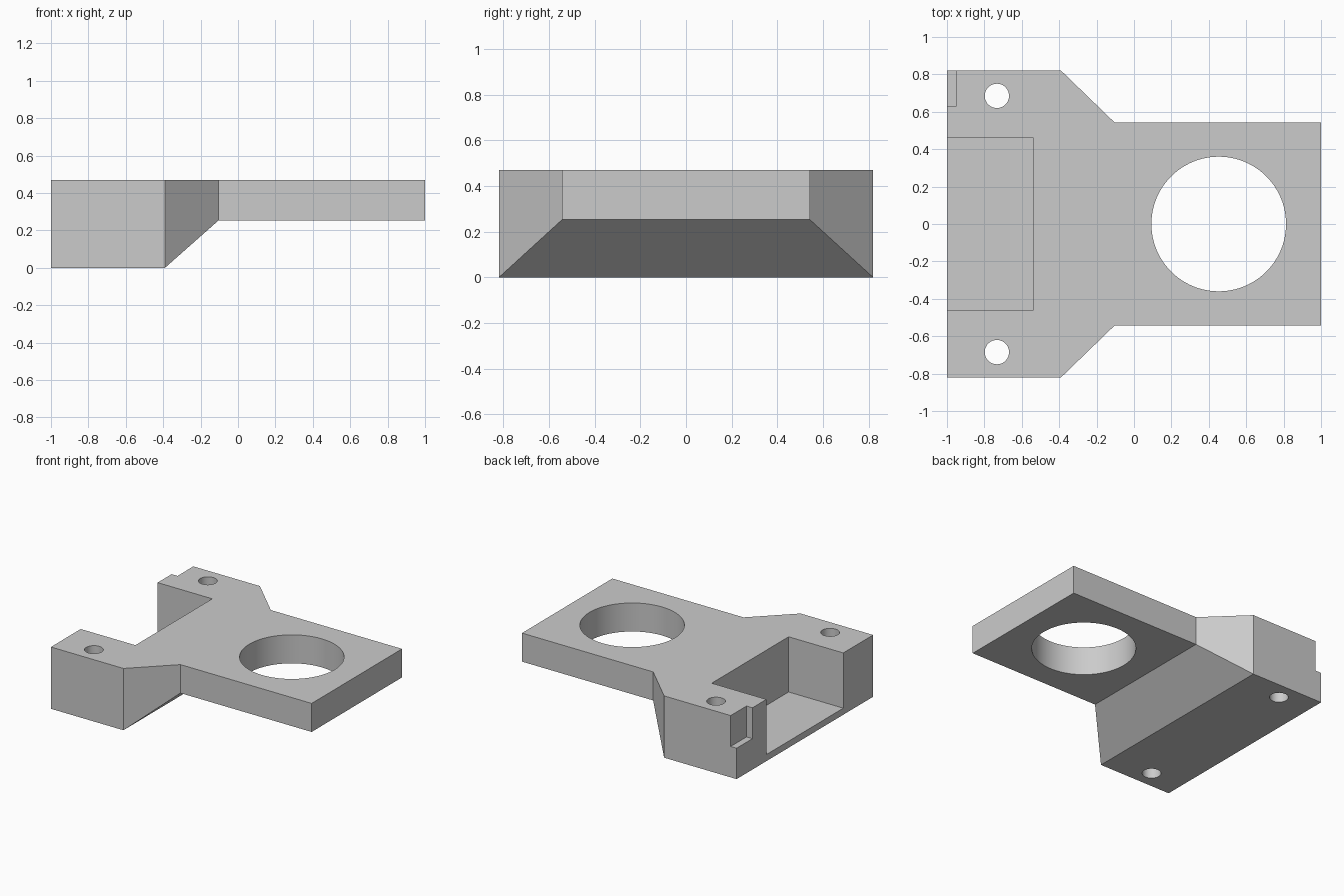
import bpy, bmesh

default = bpy.data.objects.get("Cube")
if default:
    bpy.data.objects.remove(default, do_unlink=True)

TOP = 0.47

grey = bpy.data.materials.new("plain grey")
grey.use_nodes = True
colour = (0.6, 0.6, 0.6, 1)
grey.diffuse_color = colour
grey.node_tree.nodes["Principled BSDF"].inputs["Base Color"].default_value = colour


def bracket_body():
    """Loft rectangular sections along x: (x, half width, underside height)."""
    sections = [(-1, 0.82, 0), (-0.39, 0.82, 0), (-0.104, 0.543, 0.253), (1, 0.543, 0.253)]
    bm = bmesh.new()
    rings = [[bm.verts.new(p) for p in ((x, -w, z), (x, w, z), (x, w, TOP), (x, -w, TOP))]
             for x, w, z in sections]
    for a, b in zip(rings, rings[1:]):
        for i in range(4):
            j = (i + 1) % 4
            bm.faces.new((a[i], a[j], b[j], b[i]))
    bm.faces.new(rings[0])
    bm.faces.new(rings[-1])
    bmesh.ops.recalc_face_normals(bm, faces=bm.faces)
    mesh = bpy.data.meshes.new("mounting_bracket")
    bm.to_mesh(mesh)
    bm.free()
    mesh.materials.append(grey)
    obj = bpy.data.objects.new("mounting_bracket", mesh)
    bpy.context.collection.objects.link(obj)
    return obj


def box_cutter(low, high):
    centre = [(a + b) / 2 for a, b in zip(low, high)]
    bpy.ops.mesh.primitive_cube_add(size=1, location=centre)
    obj = bpy.context.object
    obj.scale = [b - a for a, b in zip(low, high)]
    return obj


def hole_cutter(x, y, radius, sides):
    bpy.ops.mesh.primitive_cylinder_add(vertices=sides, radius=radius, depth=2, location=(x, y, 0))
    return bpy.context.object


body = bracket_body()
cutters = [
    box_cutter((-1.2, -0.462, 0.05), (-0.54, 0.462, 1)),    # open pocket
    box_cutter((-1.2, 0.63, 0.235), (-0.95, 1, 1)),         # corner notch
    hole_cutter(0.453, 0, 0.36, 96),                        # large bore
]
# Screw holes, one in each arm
cutters += [hole_cutter(-0.733, side * 0.685, 0.065, 48) for side in (-1, 1)]

# Cut the body, then discard the cutters
for cutter in cutters:
    cutter.hide_render = True
    mod = body.modifiers.new("cut", 'BOOLEAN')
    mod.operation = 'DIFFERENCE'
    mod.solver = 'EXACT'
    mod.object = cutter

bpy.ops.object.select_all(action='DESELECT')
body.select_set(True)
bpy.context.view_layer.objects.active = body
for mod in list(body.modifiers):
    bpy.ops.object.modifier_apply(modifier=mod.name)
for cutter in cutters:
    bpy.data.objects.remove(cutter, do_unlink=True)

# Round bores shade smoothly, all other edges stay sharp
bpy.ops.object.shade_smooth_by_angle(angle=0.5)
